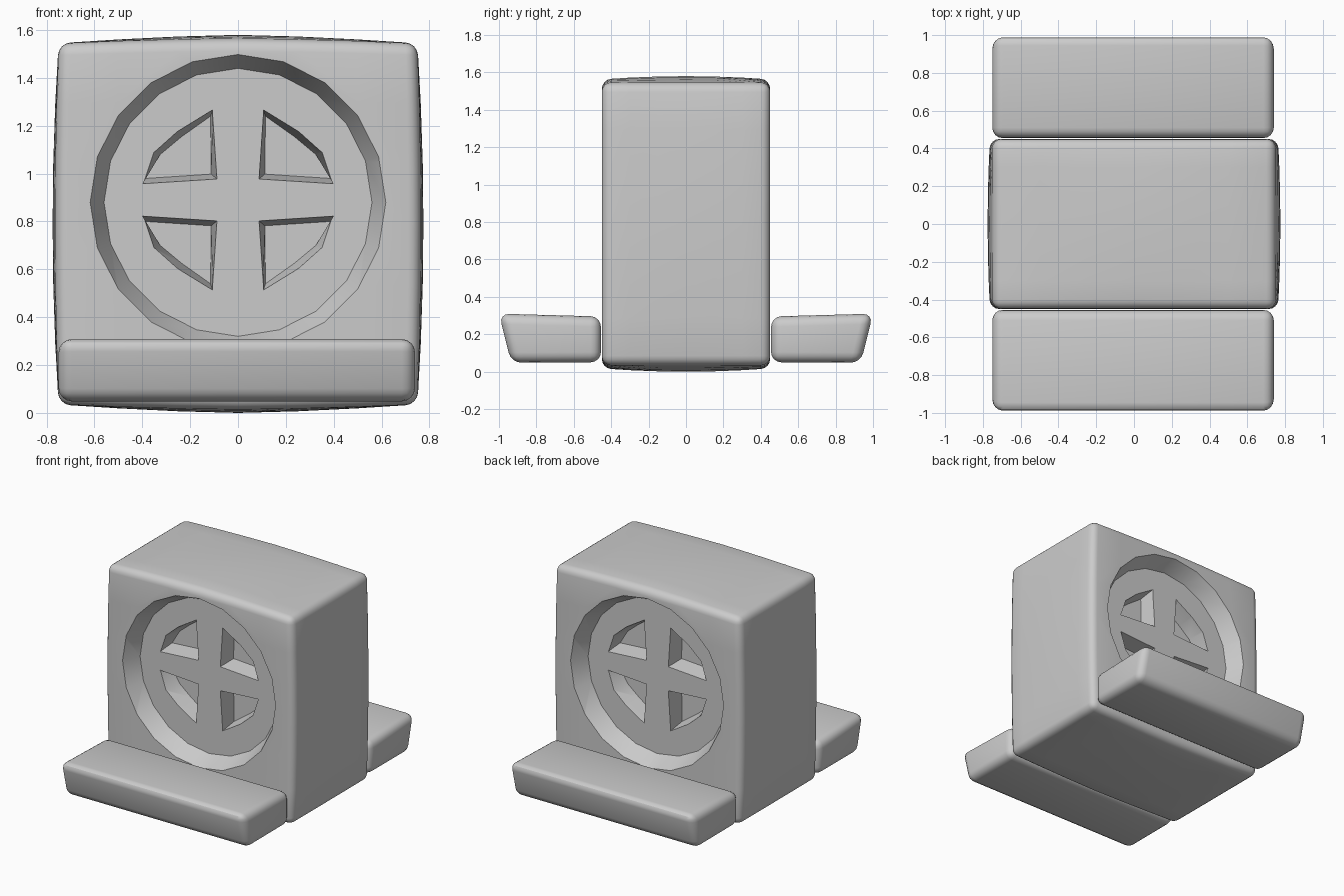
import bpy, bmesh
from math import sin, cos, tau

if "Cube" in bpy.data.objects:
    bpy.data.objects.remove(bpy.data.objects["Cube"])

CZ = 0.88   # height of the round recess centre


def finish(name, bm):
    bmesh.ops.recalc_face_normals(bm, faces=bm.faces)
    me = bpy.data.meshes.new(name)
    bm.to_mesh(me)
    bm.free()
    ob = bpy.data.objects.new(name, me)
    bpy.context.collection.objects.link(ob)
    return ob


def activate(ob):
    bpy.ops.object.select_all(action='DESELECT')
    ob.select_set(True)
    bpy.context.view_layer.objects.active = ob


def loft(bm, a, b):
    """Closed solid between two equal-length point loops."""
    va = [bm.verts.new(p) for p in a]
    vb = [bm.verts.new(p) for p in b]
    n = len(va)
    faces = [bm.faces.new(va), bm.faces.new(vb)]
    faces += [bm.faces.new((va[i], va[(i + 1) % n], vb[(i + 1) % n], vb[i])) for i in range(n)]
    bmesh.ops.recalc_face_normals(bm, faces=faces)


def bevel(ob, width):
    m = ob.modifiers.new("bevel", 'BEVEL')
    m.width, m.segments = width, 4
    m.limit_method, m.angle_limit = 'ANGLE', 0.6
    activate(ob)
    bpy.ops.object.modifier_apply(modifier=m.name)


def cut(ob, cutter):
    m = ob.modifiers.new("cut", 'BOOLEAN')
    m.operation, m.solver, m.object = 'DIFFERENCE', 'EXACT', cutter
    activate(ob)
    bpy.ops.object.modifier_apply(modifier=m.name)
    bpy.data.objects.remove(cutter)


def smooth(ob):
    activate(ob)
    bpy.ops.object.shade_smooth_by_angle(angle=0.5)


# Body: box whose top, bottom and sides swell a little
bm = bmesh.new()
bmesh.ops.create_cube(bm, size=2)
bmesh.ops.subdivide_edges(bm, edges=bm.edges[:], cuts=5, use_grid_fill=True)
for v in bm.verts:
    x, y, z = v.co
    fall = 1 - 0.5 * y * y
    v.co = (x * (0.75 + 0.025 * (1 - z * z) * fall),
            y * 0.45,
            0.79 + z * (0.755 + 0.035 * (1 - abs(x) ** 1.5) * fall))
body = finish("body", bm)
bevel(body, 0.05)

# Tapered round recess, front and back
N, FLOOR = 20, 0.12


def ring(r, y):
    return [(r * cos(tau * i / N), y, CZ + r * sin(tau * i / N)) for i in range(N)]


bm = bmesh.new()
for s in (-1, 1):
    loft(bm, ring(0.642, s * 0.50), ring(0.56, s * (0.45 - FLOOR)))
cutter = finish("recess_cutter", bm)
cutter.hide_render = True
cut(body, cutter)

# Four quarter-shaped pockets in each recess floor
outer = [(0.085, 0.085), (0.40, 0.065), (0.355, 0.20), (0.26, 0.285), (0.105, 0.38)]
inner = [(0.112, 0.108), (0.385, 0.09), (0.325, 0.19), (0.235, 0.265), (0.115, 0.35)]
bm = bmesh.new()
for s in (-1, 1):
    for sx in (-1, 1):
        for sz in (-1, 1):
            loft(bm, [(sx * x, s * 0.345, CZ + 0.01 + sz * z) for x, z in outer],
                 [(sx * x, s * 0.21, CZ + 0.01 + sz * z) for x, z in inner])
cutter = finish("pocket_cutter", bm)
cutter.hide_render = True
cut(body, cutter)
smooth(body)

# Ledge slabs at the front and back, leaning outward at the outer edge
profile = [(0.455, 0.05), (0.935, 0.048), (1.0, 0.31), (0.455, 0.295)]
for name, s in (("front_ledge", -1), ("back_ledge", 1)):
    bm = bmesh.new()
    loft(bm, [(-0.75, s * y, z) for y, z in profile],
         [(0.74, s * y, z) for y, z in profile])
    ledge = finish(name, bm)
    bevel(ledge, 0.055)
    smooth(ledge)
